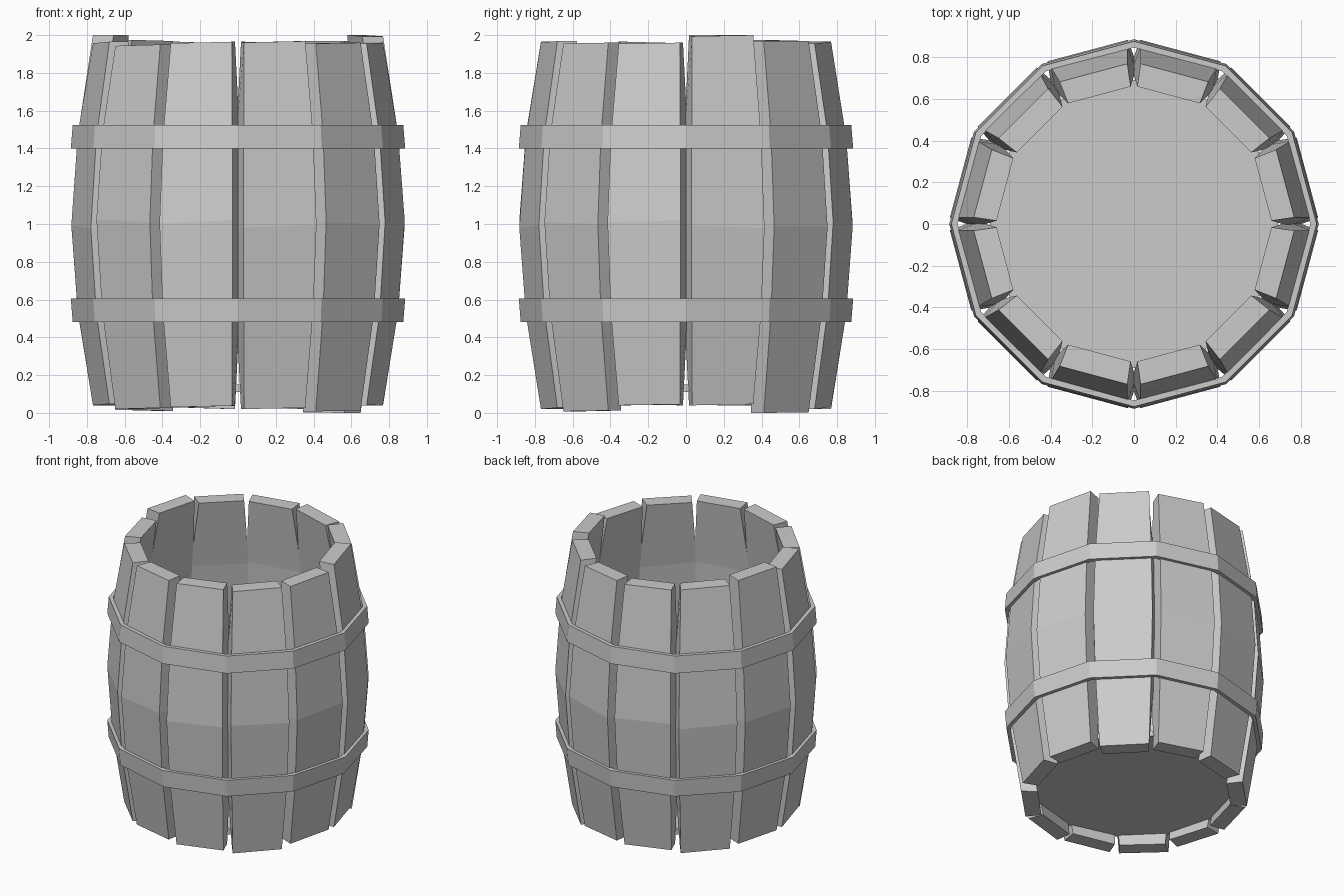
import bpy, bmesh, random
from math import cos, sin, pi, radians

if "Cube" in bpy.data.objects:
    bpy.data.objects.remove(bpy.data.objects["Cube"])

random.seed(4)


def make_object(name, bm):
    bmesh.ops.recalc_face_normals(bm, faces=bm.faces)
    mesh = bpy.data.meshes.new(name)
    bm.to_mesh(mesh)
    bm.free()
    obj = bpy.data.objects.new(name, mesh)
    bpy.context.collection.objects.link(obj)
    return obj


# stave cross-sections: outer distance, outer half width, inner distance, inner half width
END = (0.75, 0.168, 0.64, 0.155)
QUARTER = (0.827, 0.19, 0.712, 0.20)
MIDDLE = (0.86, 0.20, 0.745, 0.21)
SECTIONS = (END, QUARTER, MIDDLE, QUARTER, END)


def stave(index, bottom, top):
    a = radians(15 + 30 * index)
    tilt = random.uniform(-0.012, 0.012)
    heights = (bottom, 0.53, 1 + random.uniform(-0.02, 0.02), 1.47, top)
    bm = bmesh.new()
    rings = []
    for i, (z, (ro, wo, ri, wi)) in enumerate(zip(heights, SECTIONS)):
        ring = []
        for r, w in ((ro, -wo), (ro, wo), (ri, wi), (ri, -wi)):
            dz = tilt * (1 if w > 0 else -1)
            if i in (0, 4):
                dz = abs(dz) if i == 0 and w > 0 else -abs(dz) if i == 4 and w < 0 else 0
            ring.append(bm.verts.new((r * cos(a) - w * sin(a), r * sin(a) + w * cos(a), z + dz)))
        rings.append(ring)
    for low, high in zip(rings, rings[1:]):
        for k in range(4):
            n = (k + 1) % 4
            bm.faces.new((low[k], low[n], high[n], high[k]))
    bm.faces.new(rings[0])
    bm.faces.new(rings[-1])
    make_object(f"stave_{index + 1}", bm)


def ring_12(name, profile):
    # closed 12-sided ring swept from a radius/height profile
    bm = bmesh.new()
    loops = [[bm.verts.new((r * cos(k * pi / 6), r * sin(k * pi / 6), z)) for r, z in profile]
             for k in range(12)]
    n = len(profile)
    for k in range(12):
        p, q = loops[k], loops[(k + 1) % 12]
        for j in range(n):
            m = (j + 1) % n
            bm.faces.new((p[j], q[j], q[m], p[m]))
    make_object(name, bm)


# twelve uneven staves, counter-clockwise from +x
tops = (2.0, 1.97, 1.965, 1.965, 1.975, 2.0, 1.965, 1.95, 1.965, 1.968, 1.96, 1.96)
bottoms = (0.04, 0.0, 0.02, 0.02, 0.01, 0.04, 0.04, 0.02, 0.03, 0.02, 0.008, 0.04)
for i, (b, t) in enumerate(zip(bottoms, tops)):
    stave(i, b, t)

# hoops
ring_12("upper_hoop", ((0.885, 1.40), (0.875, 1.525), (0.845, 1.525), (0.85, 1.40)))
ring_12("lower_hoop", ((0.875, 0.48), (0.885, 0.605), (0.85, 0.605), (0.845, 0.48)))

# recessed bottom board
bm = bmesh.new()
bmesh.ops.create_cone(bm, cap_ends=True, segments=12, radius1=0.69, radius2=0.69, depth=0.04)
bmesh.ops.translate(bm, verts=bm.verts, vec=(0, 0, 0.13))
make_object("bottom_board", bm)
